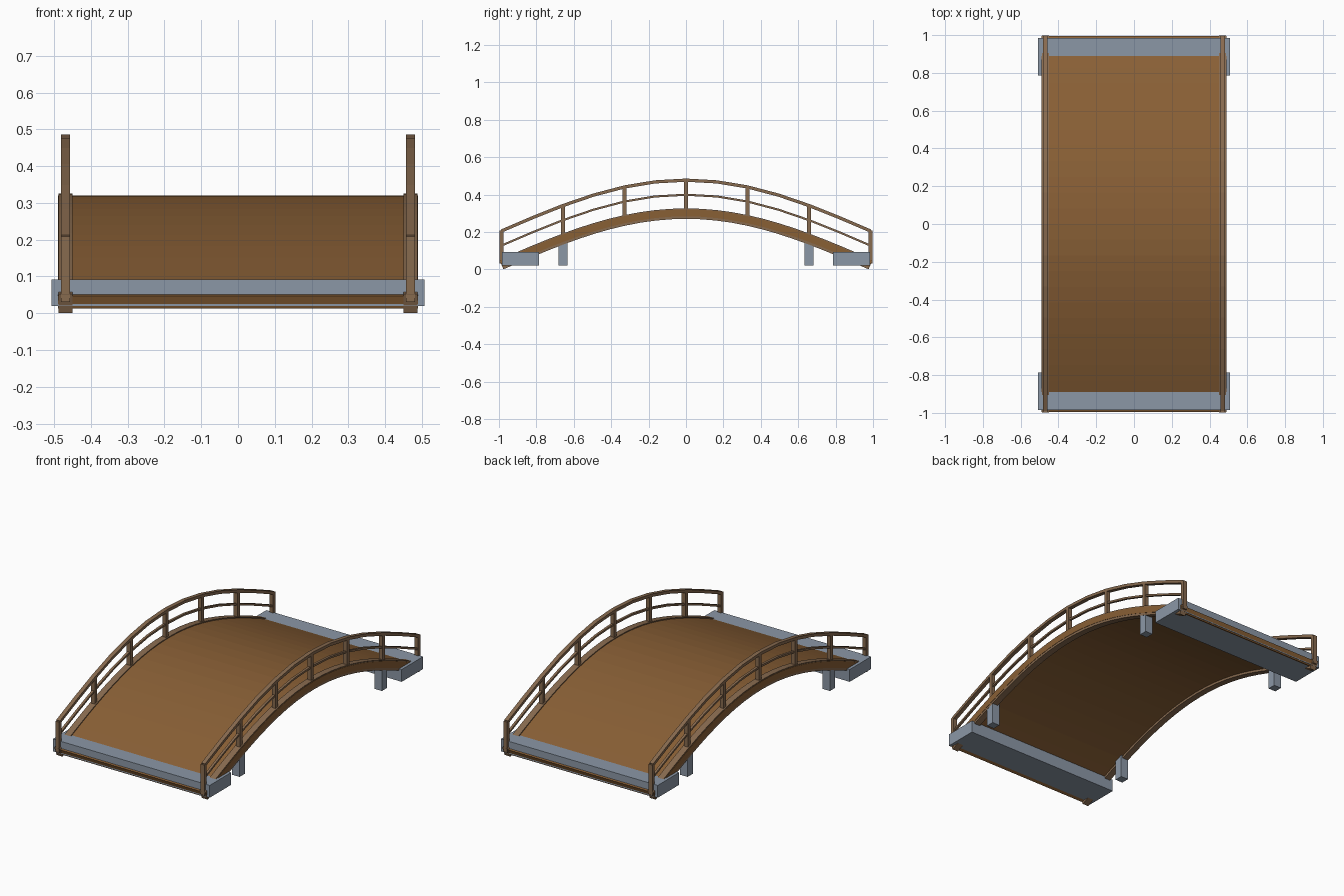
import bpy
import bmesh
from math import sin, cos, pi, sqrt

if "Cube" in bpy.data.objects:
    bpy.data.objects.remove(bpy.data.objects["Cube"], do_unlink=True)

HALF = 0.987     # half span of the arch
RISE = 0.272
SIDE = 0.469     # x of beams and railings
POSTS = 7


def material(name, colour):
    mat = bpy.data.materials.new(name)
    mat.use_nodes = True
    mat.diffuse_color = (*colour, 1)
    mat.node_tree.nodes["Principled BSDF"].inputs["Base Color"].default_value = (*colour, 1)
    return mat


DECK = material("deck wood", (0.25, 0.115, 0.036))
RAIL = material("railing wood", (0.245, 0.145, 0.078))
STONE = material("grey stone", (0.26, 0.31, 0.38))


def finish(bm, name, mat):
    bmesh.ops.recalc_face_normals(bm, faces=bm.faces)
    mesh = bpy.data.meshes.new(name)
    bm.to_mesh(mesh)
    bm.free()
    mesh.materials.append(mat)
    obj = bpy.data.objects.new(name, mesh)
    bpy.context.collection.objects.link(obj)
    return obj


def arch_height(y):
    return RISE * cos(pi * y / (2 * HALF))


def arch_beam(name, x, width, thick, base, mat, steps):
    """Sweep a rectangle along the arch, square to the curve."""
    bm = bmesh.new()
    rings = []
    for i in range(steps + 1):
        y = HALF * (2 * i / steps - 1)
        slope = -RISE * pi / (2 * HALF) * sin(pi * y / (2 * HALF))
        scale = thick / 2 / sqrt(1 + slope * slope)
        corners = ((-1, -1), (1, -1), (1, 1), (-1, 1))
        rings.append([bm.verts.new((x + sx * width / 2,
                                    y - sn * slope * scale,
                                    base + arch_height(y) + sn * scale))
                      for sx, sn in corners])
    for a, b in zip(rings, rings[1:]):
        for k in range(4):
            n = (k + 1) % 4
            bm.faces.new((a[k], a[n], b[n], b[k]))
    bm.faces.new(rings[0])
    bm.faces.new(rings[-1])
    return finish(bm, name, mat)


def box(name, low, high, mat):
    bm = bmesh.new()
    bmesh.ops.create_cube(bm, size=1)
    for v in bm.verts:
        for k in range(3):
            v.co[k] = low[k] if v.co[k] < 0 else high[k]
    return finish(bm, name, mat)


# Curved walkway
arch_beam("deck", 0, 0.98, 0.037, 0.030, DECK, 24)

for side, sx in (("left", 1), ("right", -1)):
    x = sx * SIDE

    # Edge beam and the two rails that follow the arch
    arch_beam(f"{side}_edge_beam", x, 0.038, 0.056, 0.026, RAIL, 24)
    arch_beam(f"{side}_handrail", x, 0.024, 0.017, 0.205, RAIL, 12)
    arch_beam(f"{side}_middle_rail", x, 0.014, 0.011, 0.127, RAIL, 12)

    # Railing posts
    for i in range(POSTS):
        y = HALF * (2 * i / (POSTS - 1) - 1)
        z = arch_height(y)
        box(f"{side}_post_{i + 1}", (x - 0.012, y - 0.011, z + 0.03),
            (x + 0.012, y + 0.011, z + 0.208), RAIL)

    # Stone piers below the edge beams
    for end, sy in (("front", -1), ("back", 1)):
        px, py = sx * 0.463, sy * 0.657
        box(f"{side}_{end}_pier", (px - 0.024, py - 0.024, 0.02),
            (px + 0.024, py + 0.024, 0.165), STONE)

# Stone abutments at both ends
for end, sy in (("front", -1), ("back", 1)):
    y = sy * 0.886
    box(f"{end}_abutment", (-0.507, y - 0.099, 0.02), (0.507, y + 0.099, 0.092), STONE)
